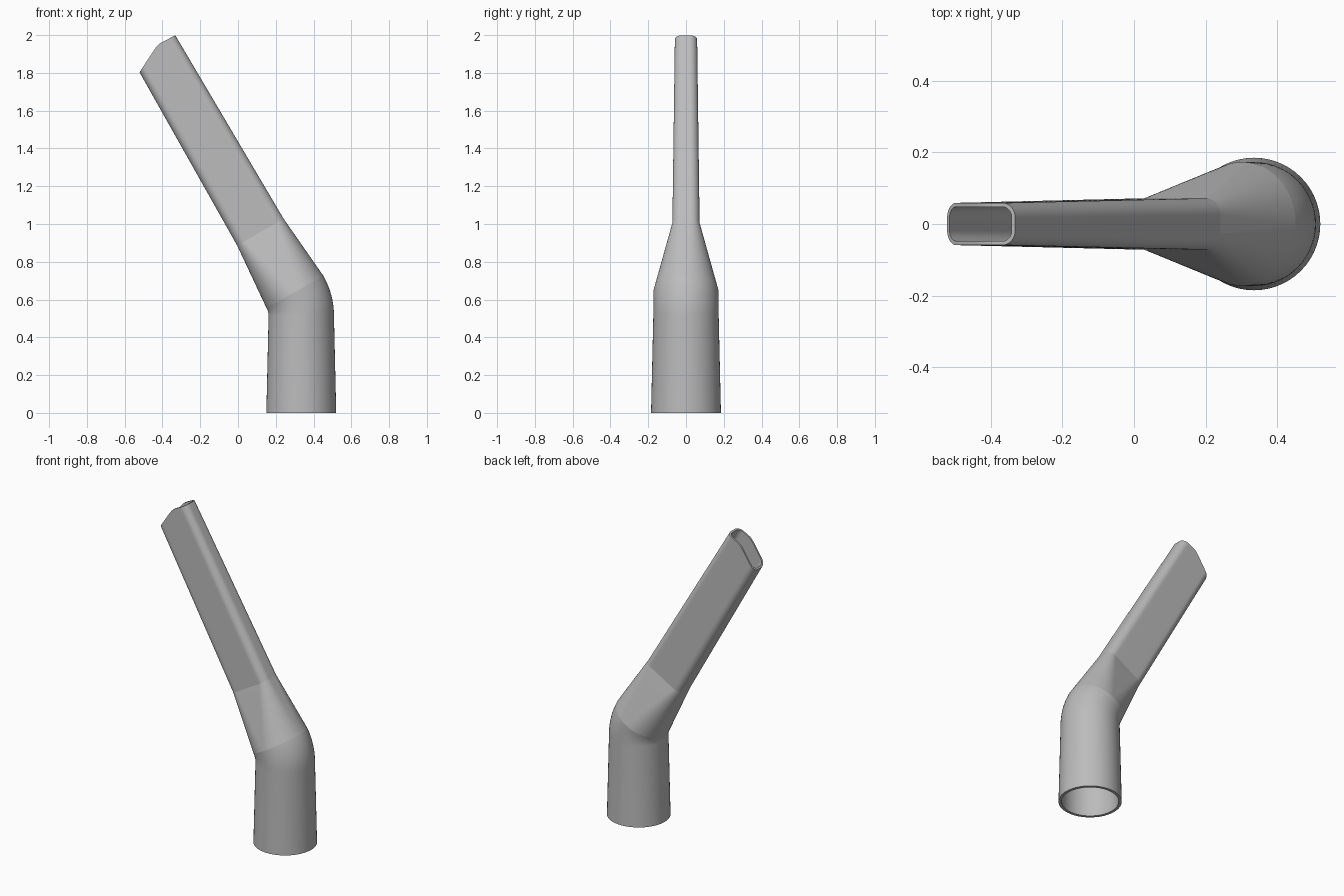
import bpy, bmesh, math
from mathutils import Vector

cube = bpy.data.objects.get("Cube")
if cube:
    bpy.data.objects.remove(cube, do_unlink=True)

ARC, SIDE = 14, 10            # steps per rounded corner and per flat side
TILT = math.radians(30)
BEND = 0.25                   # centre-line radius of the elbow
BASE_X, BEND_Z = 0.335, 0.515


def section(hu, hv, r):
    """Rounded rectangle; becomes a circle when hu = hv = r."""
    pts = []
    for q, (su, sv) in enumerate([(1, 1), (-1, 1), (-1, -1), (1, -1)]):
        for i in range(ARC + 1):
            a = (q + i / ARC) * math.pi / 2
            pts.append(Vector((su * (hu - r) + r * math.cos(a),
                               sv * (hv - r) + r * math.sin(a))))
        # extra points on the broad flat sides let the tip be cut to shape
        if q % 2 == 0:
            start, end = pts[-1].copy(), Vector((-su * (hu - r), sv * hv))
            pts += [start.lerp(end, k / SIDE) for k in range(1, SIDE)]
    return pts


def tip_cut(u):
    """Length offset of the slanted mouth across its width."""
    profile = [(-0.131, -0.077), (0.0, -0.011), (0.02, -0.003),
               (0.04, 0.002), (0.131, -0.003)]
    if u <= profile[0][0]:
        return profile[0][1]
    for (a, fa), (b, fb) in zip(profile, profile[1:]):
        if u <= b:
            return fa + (fb - fa) * (u - a) / (b - a)
    return profile[-1][1]


# Stations: centre, tilt, half width, half depth, corner radius, wall, cut
stations = [(Vector((BASE_X, 0, 0)), 0, 0.185, 0.185, 0.185, 0.018, False)]
STEPS = 10
for i in range(STEPS + 1):
    a = TILT * i / STEPS
    c = Vector((BASE_X - BEND * (1 - math.cos(a)), 0, BEND_Z + BEND * math.sin(a)))
    stations.append((c, a, 0.173, 0.173, 0.173, 0.017, False))
elbow_end = len(stations) - 1
axis = Vector((-math.sin(TILT), 0, math.cos(TILT)))
stations.append((c + axis * 0.366, TILT, 0.142, 0.072, 0.047, 0.014, False))
stations.append((c + axis * 1.496, TILT, 0.131, 0.059, 0.041, 0.011, True))

bm = bmesh.new()


def ring(station, inset):
    c, a, hu, hv, r, wall, cut = station
    w = wall if inset else 0
    across = Vector((math.cos(a), 0, math.sin(a)))
    along = Vector((-math.sin(a), 0, math.cos(a)))
    return [bm.verts.new(c + across * p.x + Vector((0, p.y, 0))
                         + along * (tip_cut(p.x) if cut else 0))
            for p in section(hu - w, hv - w, r - w)]


def bridge(a, b):
    n = len(a)
    for i in range(n):
        j = (i + 1) % n
        bm.faces.new((a[i], a[j], b[j], b[i]))


# Outer skin, inner skin and the two rims form one hollow wall
outer = [ring(s, False) for s in stations]
inner = [ring(s, True) for s in stations]
for skin in (outer, inner):
    for a, b in zip(skin, skin[1:]):
        bridge(a, b)
bridge(inner[0], outer[0])
bridge(inner[-1], outer[-1])

# Crease at the end of the elbow and at the start of the flat tube
creases = []
for skin in (outer, inner):
    for k in (elbow_end, elbow_end + 1):
        loop = skin[k]
        for i, v in enumerate(loop):
            e = bm.edges.get((v, loop[(i + 1) % len(loop)]))
            if e:
                e.smooth = False

bmesh.ops.remove_doubles(bm, verts=bm.verts[:], dist=0.0001)
bmesh.ops.recalc_face_normals(bm, faces=bm.faces[:])
for f in bm.faces:
    f.smooth = True
for e in bm.edges:
    if len(e.link_faces) == 2 and e.calc_face_angle(0) > math.radians(35):
        e.smooth = False

mesh = bpy.data.meshes.new("crevice_nozzle")
bm.to_mesh(mesh)
bm.free()
nozzle = bpy.data.objects.new("crevice_nozzle", mesh)
bpy.context.collection.objects.link(nozzle)

# Plain grey plastic
grey = bpy.data.materials.new("grey_plastic")
grey.use_nodes = True
colour = (0.5, 0.5, 0.5, 1)
grey.diffuse_color = colour
grey.node_tree.nodes["Principled BSDF"].inputs["Base Color"].default_value = colour
mesh.materials.append(grey)
